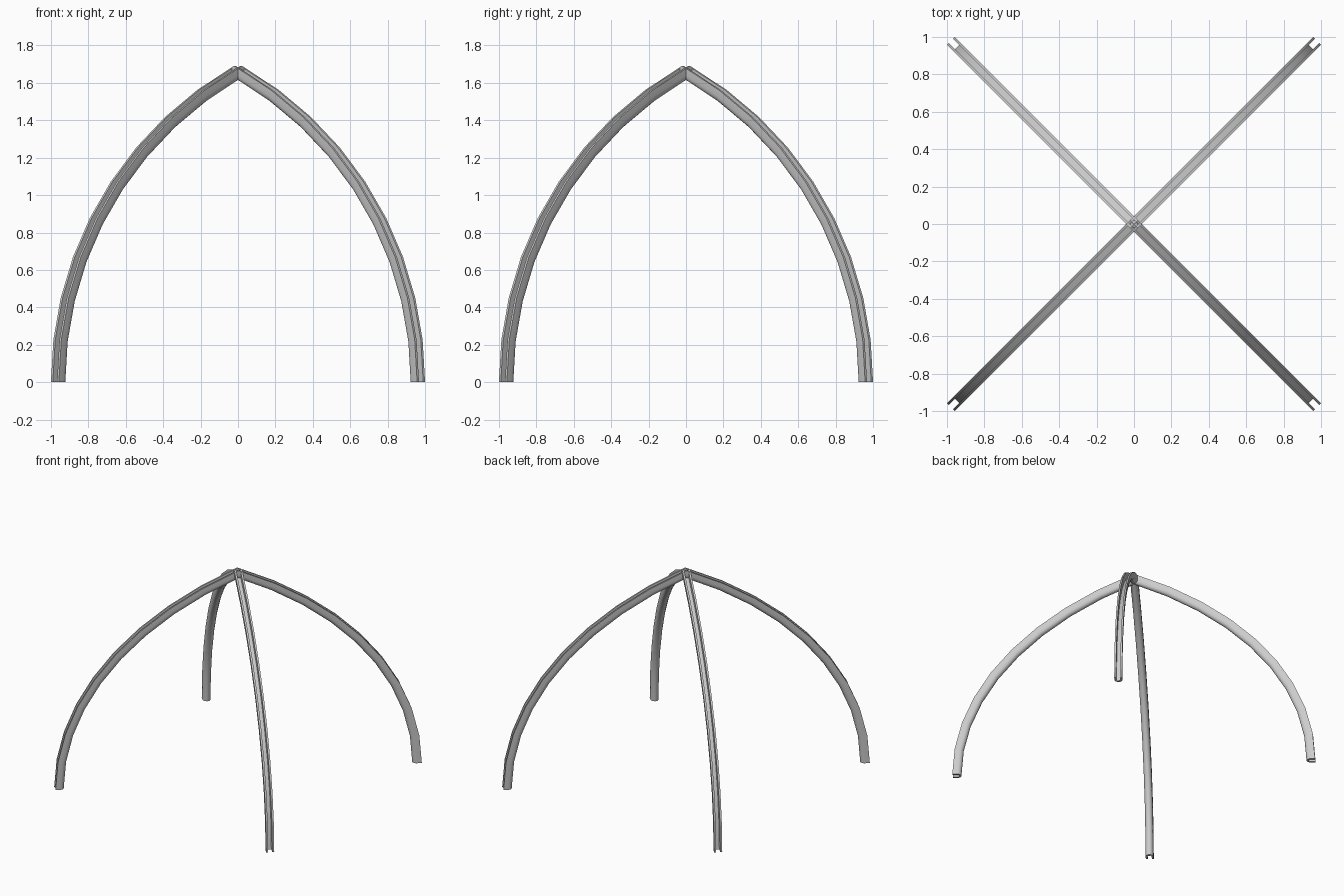
import bpy, bmesh
from math import sin, cos, pi, sqrt, radians
from mathutils import Vector

if "Cube" in bpy.data.objects:
    bpy.data.objects.remove(bpy.data.objects["Cube"])

SEG = 9                 # segments per rib
FOOT = 0.955            # foot centre along x and y
HALF, TIP, BACK = 0.030, 0.034, 0.033   # rib half width, groove lips, round underside
GROOVE, FLOOR = 0.016, -0.014           # groove half width and floor


def rib_profile():
    # Round underside with a square groove along the outer side: (sideways, outward)
    pts = [(GROOVE, TIP), (GROOVE, FLOOR), (-GROOVE, FLOOR), (-GROOVE, TIP), (-HALF, TIP)]
    pts += [(-HALF * cos(pi * i / 8), -BACK * sin(pi * i / 8)) for i in range(9)]
    pts.append((HALF, TIP))
    return pts


def arch_rings():
    # Equilateral pointed arch stretched along the diagonal: (centre, outward normal)
    half = []
    for i in range(SEG + 1):
        t = radians(60) * i / SEG
        r = FOOT * (2 * cos(t) - 1) * sqrt(2)
        z = 2 * FOOT * sin(t)
        n = Vector((cos(t) / sqrt(2), 0, sin(t))).normalized()
        if i == SEG:                      # mitre at the apex
            n = Vector((0, 0, 1 / n.z))
        half.append((Vector((r, 0, z)), n))
    mirrored = [(Vector((-c.x, 0, c.z)), Vector((-n.x, 0, n.z))) for c, n in half[:-1]]
    return half + mirrored[::-1]


def diagonal_arch(name, angle):
    bm = bmesh.new()
    profile = rib_profile()
    rings = [[bm.verts.new(c + n * o + Vector((0, s, 0))) for s, o in profile]
             for c, n in arch_rings()]
    k = len(profile)
    for a, b in zip(rings, rings[1:]):
        for j in range(k):
            bm.faces.new((a[j], a[(j + 1) % k], b[(j + 1) % k], b[j]))
    bm.faces.new(rings[0])
    bm.faces.new(rings[-1])
    bmesh.ops.recalc_face_normals(bm, faces=bm.faces)
    me = bpy.data.meshes.new(name)
    bm.to_mesh(me)
    bm.free()
    ob = bpy.data.objects.new(name, me)
    ob.rotation_euler.z = angle
    bpy.context.collection.objects.link(ob)
    bpy.context.view_layer.objects.active = ob
    bpy.ops.object.select_all(action='DESELECT')
    ob.select_set(True)
    bpy.ops.object.shade_smooth_by_angle(angle=radians(30))


# Two crossing pointed arches
diagonal_arch("vault_rib_arch_a", radians(45))
diagonal_arch("vault_rib_arch_b", radians(135))
